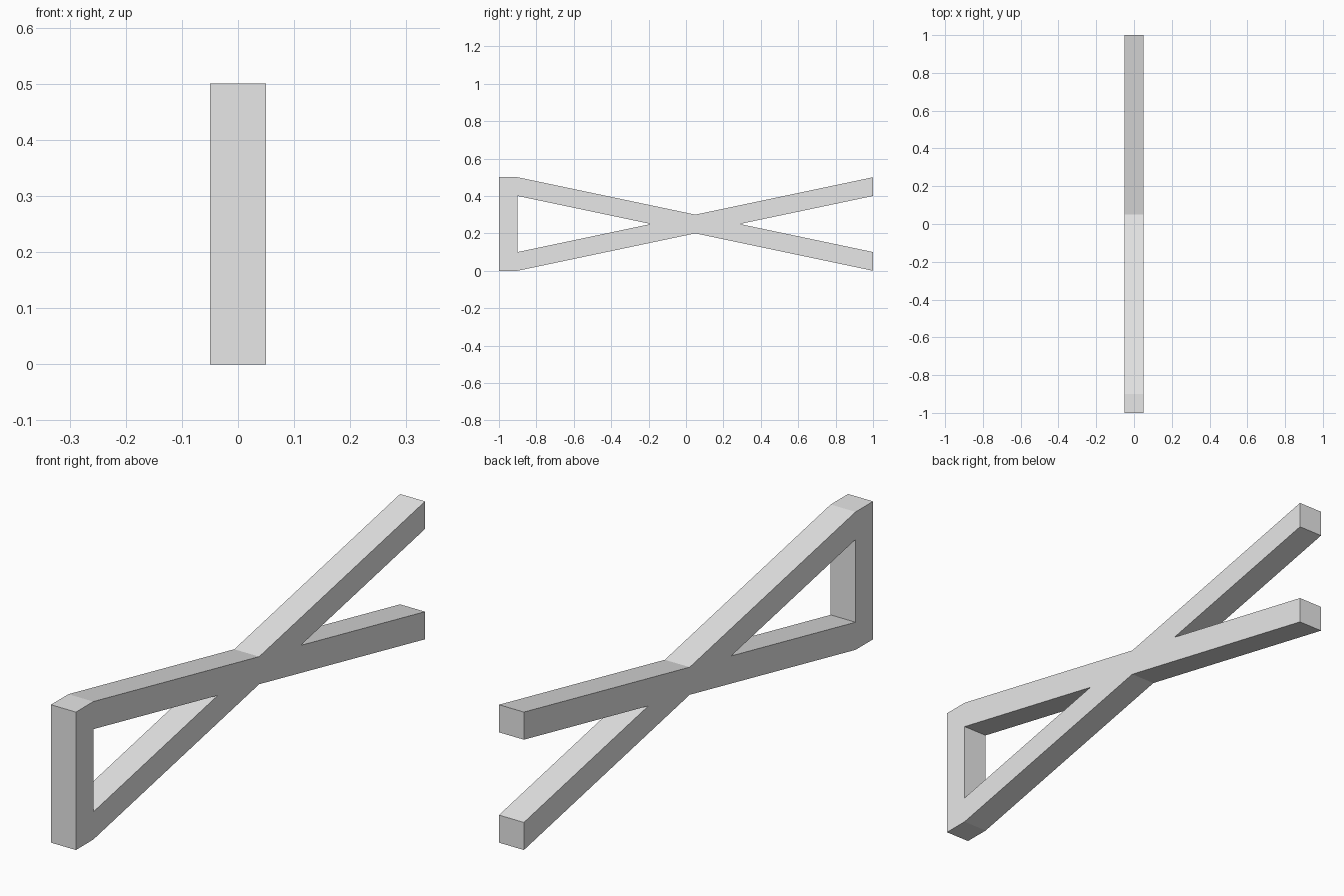
import bpy
import bmesh

cube = bpy.data.objects.get("Cube")
if cube:
    bpy.data.objects.remove(cube, do_unlink=True)

WIDTH = 0.1      # across x
BAR = 0.1        # vertical thickness of the bars
TOP = 0.5
FRONT, BACK = -1.0, 1.0
POST = FRONT + BAR              # inner face of the front post
MID_Y = (POST + BACK) / 2       # where the bars cross
MID_Z = TOP / 2
SLOPE = (TOP - BAR) / (BACK - POST)
NOTCH = BAR / 2 / SLOPE         # distance from crossing to each inner corner

grey = bpy.data.materials.new("light_grey")
grey.use_nodes = True
grey.diffuse_color = (0.8, 0.8, 0.8, 1)
grey.node_tree.nodes["Principled BSDF"].inputs["Base Color"].default_value = (0.8, 0.8, 0.8, 1)

# Side profile: panels that share corners, mirrored about mid height
high, low = MID_Z + BAR / 2, MID_Z - BAR / 2
front_notch = (MID_Y - NOTCH, MID_Z)
back_notch = (MID_Y + NOTCH, MID_Z)
upper = [
    [(FRONT, TOP), (FRONT, TOP - BAR), (POST, TOP - BAR), (POST, TOP)],
    [(POST, TOP), (POST, TOP - BAR), front_notch, (MID_Y, high)],
    [(MID_Y, high), back_notch, (BACK, TOP - BAR), (BACK, TOP)],
]
lower = [[(y, TOP - z) for y, z in reversed(panel)] for panel in upper]
post = [(FRONT, TOP - BAR), (FRONT, BAR), (POST, BAR), (POST, TOP - BAR)]
crossing = [(MID_Y, high), front_notch, (MID_Y, low), back_notch]

bm = bmesh.new()
for panel in upper + lower + [post, crossing]:
    bm.faces.new([bm.verts.new((-WIDTH / 2, y, z)) for y, z in panel])
bmesh.ops.remove_doubles(bm, verts=bm.verts, dist=0.0001)

# Thicken the profile into the crossed frame
result = bmesh.ops.extrude_face_region(bm, geom=bm.faces[:], use_keep_orig=True)
moved = [v for v in result["geom"] if isinstance(v, bmesh.types.BMVert)]
bmesh.ops.translate(bm, verts=moved, vec=(WIDTH, 0, 0))
bmesh.ops.recalc_face_normals(bm, faces=bm.faces)

mesh = bpy.data.meshes.new("crossed_frame")
bm.to_mesh(mesh)
bm.free()
mesh.materials.append(grey)
frame = bpy.data.objects.new("crossed_frame", mesh)
bpy.context.collection.objects.link(frame)
